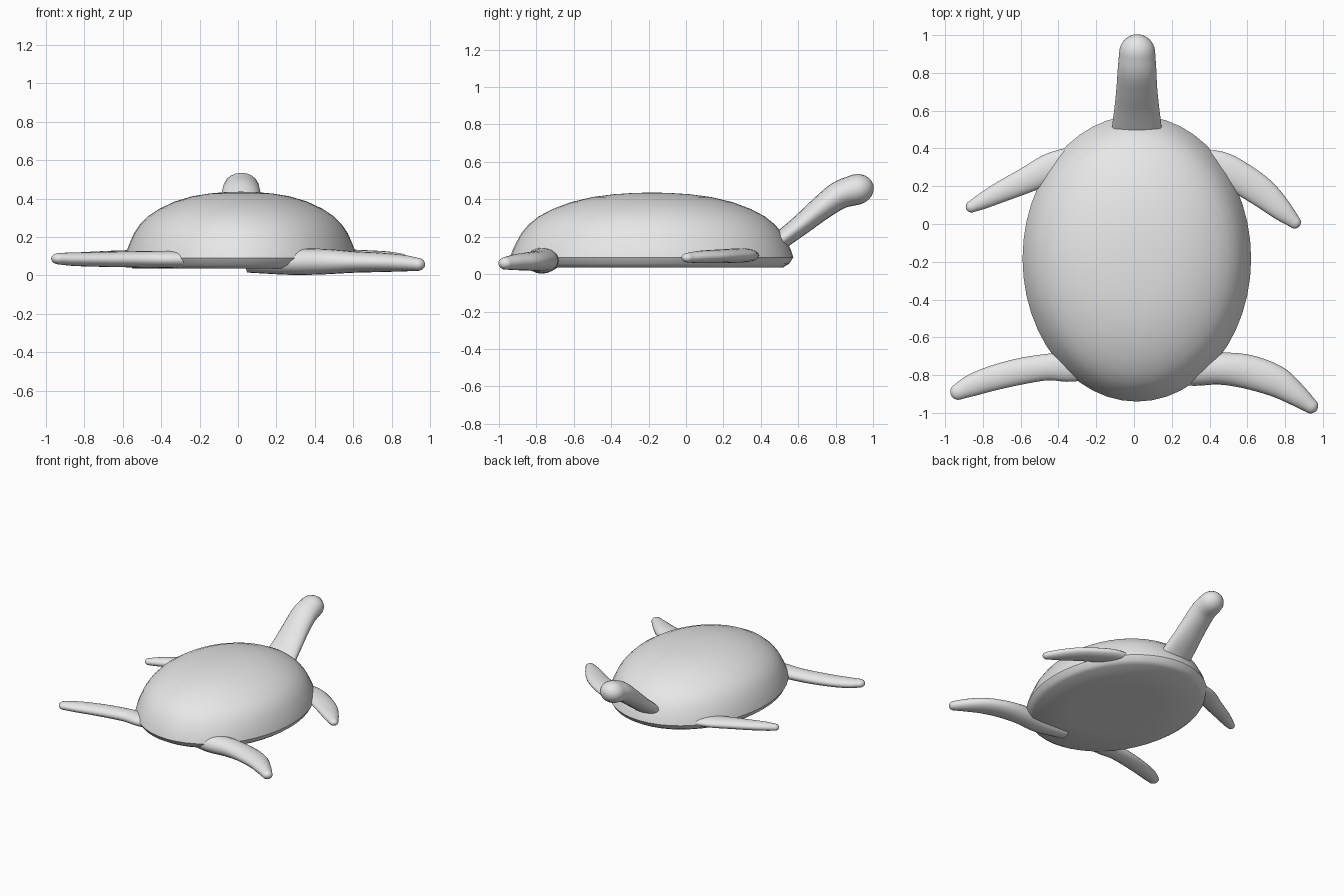
import bpy, bmesh, math
from mathutils import Vector

gray = bpy.data.materials.new("plain_gray")
gray.diffuse_color = (0.8, 0.8, 0.8, 1)


def finish(name, bm, angle):
    bmesh.ops.recalc_face_normals(bm, faces=bm.faces)
    mesh = bpy.data.meshes.new(name)
    bm.to_mesh(mesh)
    bm.free()
    mesh.materials.append(gray)
    ob = bpy.data.objects.new(name, mesh)
    bpy.context.collection.objects.link(ob)
    bpy.ops.object.select_all(action='DESELECT')
    ob.select_set(True)
    bpy.context.view_layer.objects.active = ob
    bpy.ops.object.shade_smooth_by_angle(angle=math.radians(angle))


def skin(bm, rings):
    """Join equal-sized vertex rings and close both ends."""
    rings = [[bm.verts.new(p) for p in r] for r in rings]
    n = len(rings[0])
    for a, b in zip(rings, rings[1:]):
        for i in range(n):
            j = (i + 1) % n
            bm.faces.new((a[i], a[j], b[j], b[i]))
    bm.faces.new(rings[0])
    bm.faces.new(rings[-1])


def spline(pts, steps=5):
    """Smooth curve through (x, y, z, half width, half height) stations."""
    p = [Vector(q) for q in pts]
    p = [2 * p[0] - p[1]] + p + [2 * p[-1] - p[-2]]
    out = []
    for a, b, c, d in zip(p, p[1:], p[2:], p[3:]):
        for k in range(steps):
            t = k / steps
            out.append(0.5 * (2 * b + (c - a) * t + (2 * a - 5 * b + 4 * c - d) * t * t
                              + (3 * b - a - 3 * c + d) * t ** 3))
    return out + [p[-2]]


def limb(name, pts, sides=20):
    """Oval tube along the stations with a rounded tip."""
    st = spline(pts)
    pos = [Vector(s[:3]) for s in st]
    rings = []

    def ring(c, tan, w, h):
        side = tan.cross(Vector((0, 0, 1))).normalized()
        up = side.cross(tan).normalized()
        rings.append([c + side * w * math.cos(2 * math.pi * i / sides)
                      + up * h * math.sin(2 * math.pi * i / sides) for i in range(sides)])

    for i, s in enumerate(st):
        tan = (pos[min(i + 1, len(st) - 1)] - pos[max(i - 1, 0)]).normalized()
        ring(pos[i], tan, s[3], s[4])
    w, h = st[-1][3], st[-1][4]
    for k in range(1, 7):
        a = math.radians(14.5 * k)
        ring(pos[-1] + tan * w * math.sin(a), tan, w * math.cos(a), h * math.cos(a))
    bm = bmesh.new()
    skin(bm, rings)
    finish(name, bm, 60)


# Domed shell with a flat belly: (radius ratio, height)
profile = [(0.5, 0.035), (0.925, 0.035), (0.97, 0.055), (1, 0.09), (0.985, 0.125),
           (0.96, 0.165), (0.92, 0.22), (0.87, 0.265), (0.8, 0.308), (0.7, 0.348),
           (0.57, 0.385), (0.42, 0.412), (0.27, 0.427), (0.13, 0.434), (0.02, 0.436)]
bm = bmesh.new()
N = 48
skin(bm, [[(0.015 + 0.605 * r * math.cos(2 * math.pi * i / N),
            -0.183 + 0.757 * r * math.sin(2 * math.pi * i / N), z) for i in range(N)]
          for r, z in profile])
finish("shell", bm, 40)

# Neck rising into a rounded head
limb("neck_and_head", [(0.015, 0.42, 0.11, 0.135, 0.05), (0.015, 0.52, 0.19, 0.13, 0.05),
                       (0.015, 0.62, 0.268, 0.118, 0.056), (0.015, 0.72, 0.35, 0.108, 0.065),
                       (0.016, 0.82, 0.422, 0.102, 0.075), (0.017, 0.91, 0.452, 0.095, 0.082)])

# Front flippers
limb("front_flipper_right", [(0.33, 0.31, 0.10, 0.08, 0.035), (0.45, 0.295, 0.10, 0.09, 0.038),
                             (0.56, 0.245, 0.098, 0.085, 0.038), (0.68, 0.165, 0.095, 0.078, 0.036),
                             (0.78, 0.075, 0.092, 0.058, 0.033), (0.85, 0.01, 0.088, 0.034, 0.026)])
limb("front_flipper_left", [(-0.32, 0.33, 0.10, 0.08, 0.035), (-0.44, 0.295, 0.10, 0.08, 0.037),
                            (-0.57, 0.232, 0.096, 0.068, 0.036), (-0.7, 0.172, 0.093, 0.056, 0.034),
                            (-0.80, 0.122, 0.09, 0.043, 0.031), (-0.86, 0.092, 0.087, 0.031, 0.025)])

# Rear flippers
limb("rear_flipper_right", [(0.05, -0.74, 0.075, 0.07, 0.06), (0.28, -0.77, 0.072, 0.085, 0.069),
                            (0.45, -0.765, 0.072, 0.085, 0.066), (0.6, -0.782, 0.07, 0.09, 0.056),
                            (0.75, -0.832, 0.068, 0.083, 0.05), (0.86, -0.905, 0.064, 0.06, 0.043),
                            (0.935, -0.963, 0.058, 0.04, 0.034)])
limb("rear_flipper_left", [(-0.18, -0.75, 0.08, 0.06, 0.04), (-0.33, -0.755, 0.083, 0.08, 0.044),
                           (-0.46, -0.758, 0.084, 0.07, 0.043), (-0.6, -0.78, 0.084, 0.07, 0.041),
                           (-0.75, -0.817, 0.084, 0.066, 0.038), (-0.86, -0.855, 0.085, 0.058, 0.035),
                           (-0.93, -0.888, 0.087, 0.043, 0.03)])
